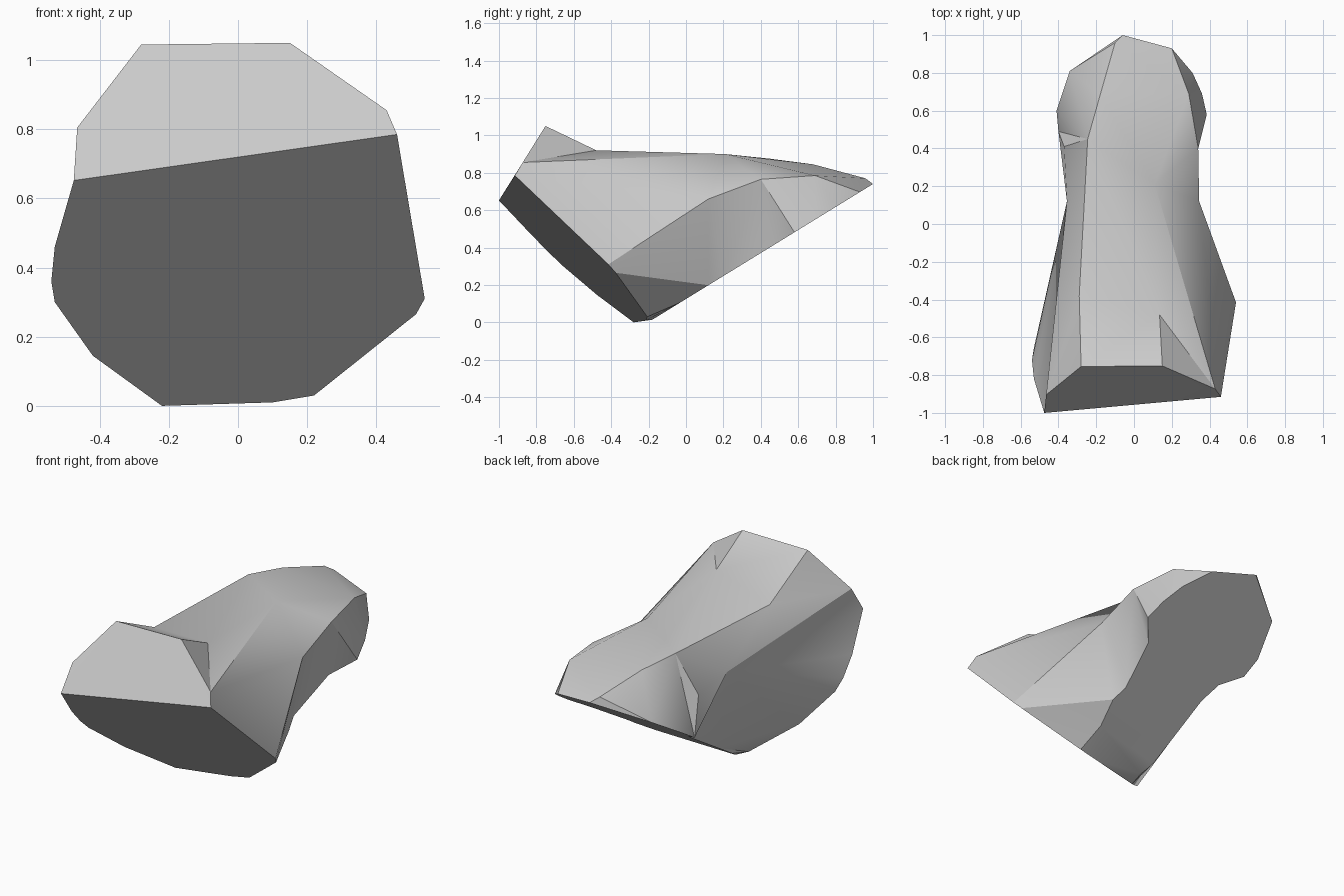
import bpy, bmesh, math

default_cube = bpy.data.objects.get("Cube")
if default_cube:
    bpy.data.objects.remove(default_cube, do_unlink=True)

# The stone is bounded by three flat cuts; each outline is given in two axes
# and the third follows from the plane of its cut.


def front_cut(x, z):
    return (x, -0.228 + 0.235 * x - 1.013 * z, z)


def brow_cut(x, z):
    return (x, -1 + (z - 0.652) / 1.6, z)


def base_cut(x, y):
    return (x, y, 0.125 + 0.615 * y)


bm = bmesh.new()


def add_outline(cut, outline):
    return [bm.verts.new(cut(a, b)) for a, b in outline]


def fan(centre, rim):
    for a, b in zip(rim, rim[1:]):
        bm.faces.new((centre, a, b))


# Large undercut face at the front
front = add_outline(front_cut, [
    (-.475, .652), (-.53, .46), (-.54, .36), (-.53, .3), (-.42, .145), (-.22, 0),
    (.1, .01), (.22, .03), (.515, .265), (.54, .31), (.46, .785)])

# Sloping brow above the undercut
brow = add_outline(brow_cut, [(.43, .855), (.15, 1.05), (-.28, 1.045), (-.465, .805)])
brow_left, peak_left, peak_right, brow_right = brow

# Waisted base face at the back
base = add_outline(base_cut, [
    (-.2, -.18), (-.23, -.11), (-.24, .04), (-.255, .29), (-.29, .4), (-.4, .49),
    (-.41, .6), (-.34, .81), (-.06, 1), (.2, .93), (.31, .8), (.36, .69),
    (.385, .58), (.28, .46), (.23, .2), (.255, .12), (.22, -.03)])

# Ridge corners between the cuts
dip, saddle = (bm.verts.new(p) for p in [(.135, -.48, .92), (.11, .21, .9)])
flank_left, shoulder_left, end_left = (
    bm.verts.new(p) for p in [(.345, .12, .66), (.34, .4, .765), (.29, .69, .785)])
crest_front, crest_back = (
    bm.verts.new(p) for p in [(-.29, -.38, .863), (-.245, .45, .875)])
flank_right, shoulder_right = (
    bm.verts.new(p) for p in [(-.355, .12, .666), (-.37, .41, .645)])
fold, tip = (bm.verts.new(p) for p in [(-.18, .68, .845), (-.1, .96, .77)])

# The three cut faces
bm.faces.new(front)
bm.faces.new([front[-1]] + brow + [front[0]])
bm.faces.new(base)

# Top facets
fan(dip, [brow_left, peak_left, peak_right, crest_front, crest_back, saddle, brow_left])
fan(saddle, [crest_back, fold, end_left, shoulder_left])
fan(crest_front, [brow_right, peak_right])
fan(tip, [base[9], base[8], base[7], fold])

# Left side facets
fan(flank_left, [base[14], shoulder_left, saddle, brow_left, front[10], front[9],
                 front[8], base[15], base[14]])
fan(shoulder_left, base[14:10:-1] + [end_left])
fan(end_left, base[11:8:-1] + [tip, fold])
fan(front[8], [front[7], base[16], base[15]])

# Right side facets
fan(crest_back, [fold] + base[7:4:-1] + [shoulder_right, flank_right, crest_front])
fan(flank_right, [shoulder_right] + base[5:1:-1] + front[4::-1] + [brow_right, crest_front])
fan(front[5], [front[4]] + base[2::-1])

# Narrow facets under the foot
fan(front[6], [front[7], base[16], base[0], front[5]])

bmesh.ops.recalc_face_normals(bm, faces=bm.faces)
bmesh.ops.triangulate(bm, faces=[f for f in bm.faces if len(f.verts) > 4])
mesh = bpy.data.meshes.new("stone")
bm.to_mesh(mesh)
bm.free()

# Plain grey stone
grey = bpy.data.materials.new("stone grey")
grey.use_nodes = True
colour = (0.6, 0.6, 0.6, 1)
grey.diffuse_color = colour
grey.node_tree.nodes["Principled BSDF"].inputs["Base Color"].default_value = colour
mesh.materials.append(grey)

stone = bpy.data.objects.new("stone", mesh)
bpy.context.collection.objects.link(stone)
mesh.shade_smooth()
mesh.set_sharp_from_angle(angle=math.radians(30))
